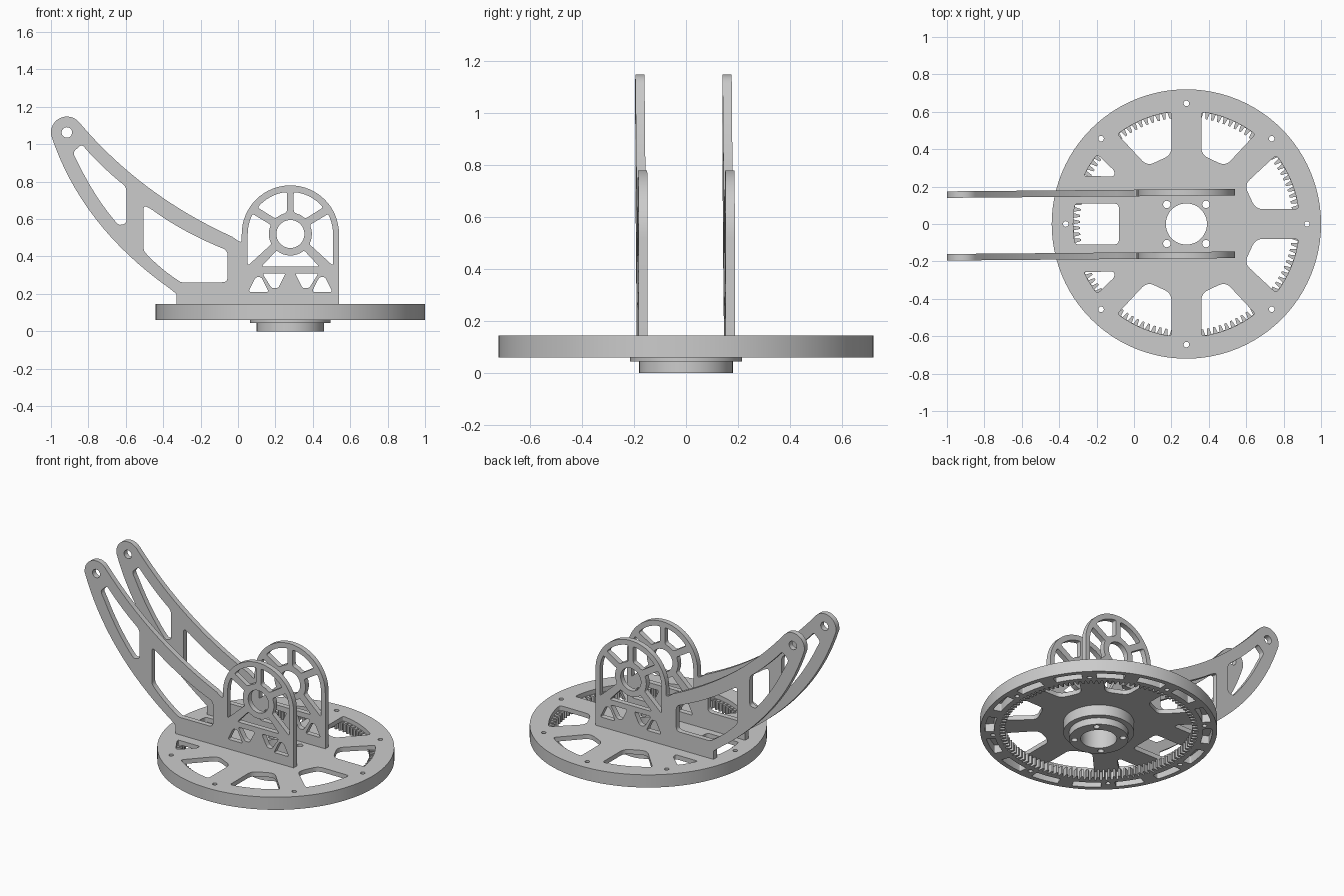
import bpy, bmesh
from math import sin, cos, radians, pi
from mathutils import Vector

if "Cube" in bpy.data.objects:
    bpy.data.objects.remove(bpy.data.objects["Cube"])

CX = 0.28  # turntable axis


def polar(cx, cy, ang, r):
    return (cx + r * cos(radians(ang)), cy + r * sin(radians(ang)))


def arc(cx, cy, r, a0, a1, n=12):
    return [polar(cx, cy, a0 + (a1 - a0) * i / n, r) for i in range(n + 1)]


def circle(cx, cy, r, n=24):
    return arc(cx, cy, r, 0, 360, n)[:-1]


def bezier(a, c, b, n=16):
    a, c, b = Vector(a), Vector(c), Vector(b)
    return [tuple(a * (1 - t) ** 2 + c * 2 * t * (1 - t) + b * t * t)
            for t in (i / n for i in range(n + 1))]


def rounded(pts, r=0.02, min_turn=20):
    """Soften the real corners of a closed outline."""
    out, n = [], len(pts)
    for i in range(n):
        p, q, s = Vector(pts[i - 1]), Vector(pts[i]), Vector(pts[(i + 1) % n])
        u, v = p - q, s - q
        if (-u).angle(v) < radians(min_turn):
            out.append(tuple(q))
            continue
        t = min(r, 0.45 * u.length, 0.45 * v.length)
        out += bezier(q + u.normalized() * t, q, q + v.normalized() * t, 5)
    return out


def slab(name, loops, z0, z1, warp=None):
    """Extrude an outline with holes; warp optionally remaps the vertices."""
    cu = bpy.data.curves.new(name, 'CURVE')
    cu.dimensions, cu.fill_mode = '2D', 'BOTH'
    cu.extrude = (z1 - z0) / 2
    for loop in loops:
        sp = cu.splines.new('POLY')
        sp.points.add(len(loop) - 1)
        for pt, (x, y) in zip(sp.points, loop):
            pt.co = (x, y, 0, 1)
        sp.use_cyclic_u = True
    tmp = bpy.data.objects.new(name + "_outline", cu)
    bpy.context.collection.objects.link(tmp)
    dg = bpy.context.evaluated_depsgraph_get()
    me = bpy.data.meshes.new_from_object(tmp.evaluated_get(dg))
    bpy.data.objects.remove(tmp)
    bm = bmesh.new()
    bm.from_mesh(me)
    for v in bm.verts:
        v.co.z += (z0 + z1) / 2
        if warp:
            v.co = warp(v.co)
    bmesh.ops.remove_doubles(bm, verts=bm.verts, dist=1e-5)
    bmesh.ops.recalc_face_normals(bm, faces=bm.faces)
    bm.to_mesh(me)
    bm.free()
    me.name = name
    ob = bpy.data.objects.new(name, me)
    bpy.context.collection.objects.link(ob)
    bpy.ops.object.select_all(action='DESELECT')
    ob.select_set(True)
    bpy.context.view_layer.objects.active = ob
    bpy.ops.object.shade_smooth_by_angle(angle=radians(25))
    return ob


def flip_y(loop):
    return [(x, -y) for x, y in loop]


# Shared hole patterns
bolts = [circle(*polar(CX, 0, 45 * k, 0.645), 0.015, 12) for k in range(8)]
hub_bolts = [circle(*polar(CX, 0, 45 + 90 * k, 0.148), 0.02, 16) for k in range(4)]
bore = circle(CX, 0, 0.11, 48)
rim = circle(CX, 0, 0.72, 96)

# Top plate with windows, each drawn relative to the axis
R = 0.605
side = [(0.37, 0.08)] + arc(0, 0, R, 7.6, 37.5, 8) + [(0.31, 0.21)]
upper = [(y, x) for x, y in side]
upper_left = [(-x, y) for x, y in upper]
corner = [(-0.385, 0.255)] + [(-0.385, 0.285)] + arc(0, 0, R, 142, 155, 4)
windows = []
for w in (side, upper, upper_left, corner):
    w = rounded([(x + CX, y) for x, y in w], 0.04 if w is not corner else 0.015)
    windows += [w, flip_y(w)]
windows.append(rounded([(-0.08, -0.11), (-0.08, 0.11)]
                       + arc(CX, 0, R, 169.6, 190.4, 6), 0.03))
slab("turntable_plate", [rim, bore] + bolts + hub_bolts + windows, 0.115, 0.145)

# Internal ring gear with lightening pockets
TEETH = 112
gear = [polar(CX, 0, 360 / TEETH * (k + f), r) for k in range(TEETH)
        for f, r in ((0, 0.603), (0.3, 0.603), (0.48, 0.57), (0.82, 0.57))]
pockets = []
for k in range(16):
    a = 22.5 * k + 11.25
    pockets.append(rounded(arc(CX, 0, 0.69, a - 7.5, a + 7.5, 6)
                           + arc(CX, 0, 0.635, a + 7.5, a - 7.5, 6), 0.008))
slab("ring_gear", [rim, gear] + bolts + pockets, 0.06, 0.115)

# Stepped hub
slab("hub_flange", [circle(CX, 0, 0.215, 64), bore] + hub_bolts, 0.045, 0.115)
slab("hub_spigot", [circle(CX, 0, 0.18, 64), bore] + hub_bolts, 0.0, 0.045)

# Side plate outline in x-z: arm, foot, bearing tower
TZ = 0.52
outline = arc(-0.915, 1.063, 0.085, 45, 180, 16)
outline += bezier((-1.0, 1.05), (-0.84, 0.5625), (-0.36, 0.225))
outline += [(-0.33, 0.2), (-0.33, 0.145), (0.54, 0.145)]
outline += arc(CX, TZ, 0.26, 0, 180, 32)
outline += rounded([(0.02, 0.52), (0.02, 0.47), (-0.03, 0.503)], 0.03)[6:12]
outline += bezier((-0.03, 0.505), (-0.5175, 0.725), (-0.85, 1.118))

# Arm and tower openings
arm_upper = [(-0.885, 0.955), (-0.835, 1.0)] \
    + bezier((-0.81, 0.97), (-0.70, 0.85), (-0.597, 0.772), 5) \
    + [(-0.597, 0.575), (-0.635, 0.568)] \
    + bezier((-0.65, 0.58), (-0.77, 0.72), (-0.86, 0.91), 6)
arm_lower = [(-0.505, 0.675)] \
    + bezier((-0.46, 0.65), (-0.29, 0.525), (-0.055, 0.432), 8) \
    + [(-0.055, 0.262), (-0.30, 0.262)] \
    + bezier((-0.31, 0.265), (-0.42, 0.335), (-0.505, 0.43), 6)
top_win = [(0.262, 0.635), polar(CX, TZ, 118, 0.115), (0.2, 0.602)] \
    + arc(CX, TZ, 0.225, 141, 94.6, 8)
side_win = [(0.052, 0.35)] + arc(CX, TZ, 0.228, 180, 152, 5) \
    + arc(CX, TZ, 0.115, 155, 208, 6)
low_win = [(0.125, 0.345), (0.435, 0.345)] + arc(CX, TZ, 0.115, 310, 230, 8)
tri_up = [(0.055, 0.21), (0.165, 0.21), (0.125, 0.29), (0.095, 0.29)]
tri_down = [(0.13, 0.31), (0.255, 0.31), (0.215, 0.23), (0.18, 0.23)]
holes = [rounded(arm_upper, 0.025), rounded(arm_lower, 0.03), rounded(low_win, 0.015),
         circle(-0.915, 1.063, 0.028), circle(CX, TZ, 0.075, 40)]
for w in (top_win, side_win, tri_up, tri_down):
    w = rounded(w, 0.015)
    holes += [w, [(2 * CX - x, z) for x, z in w]]

# Pair of side plates, both turned very slightly about z
for name, yc in (("front_side_plate", -0.167), ("rear_side_plate", 0.168)):
    slab(name, [outline] + holes, -0.0175, 0.0175,
         lambda c, yc=yc: Vector((c.x, yc + 0.0085 * (c.x - CX) - c.z, c.y)))
